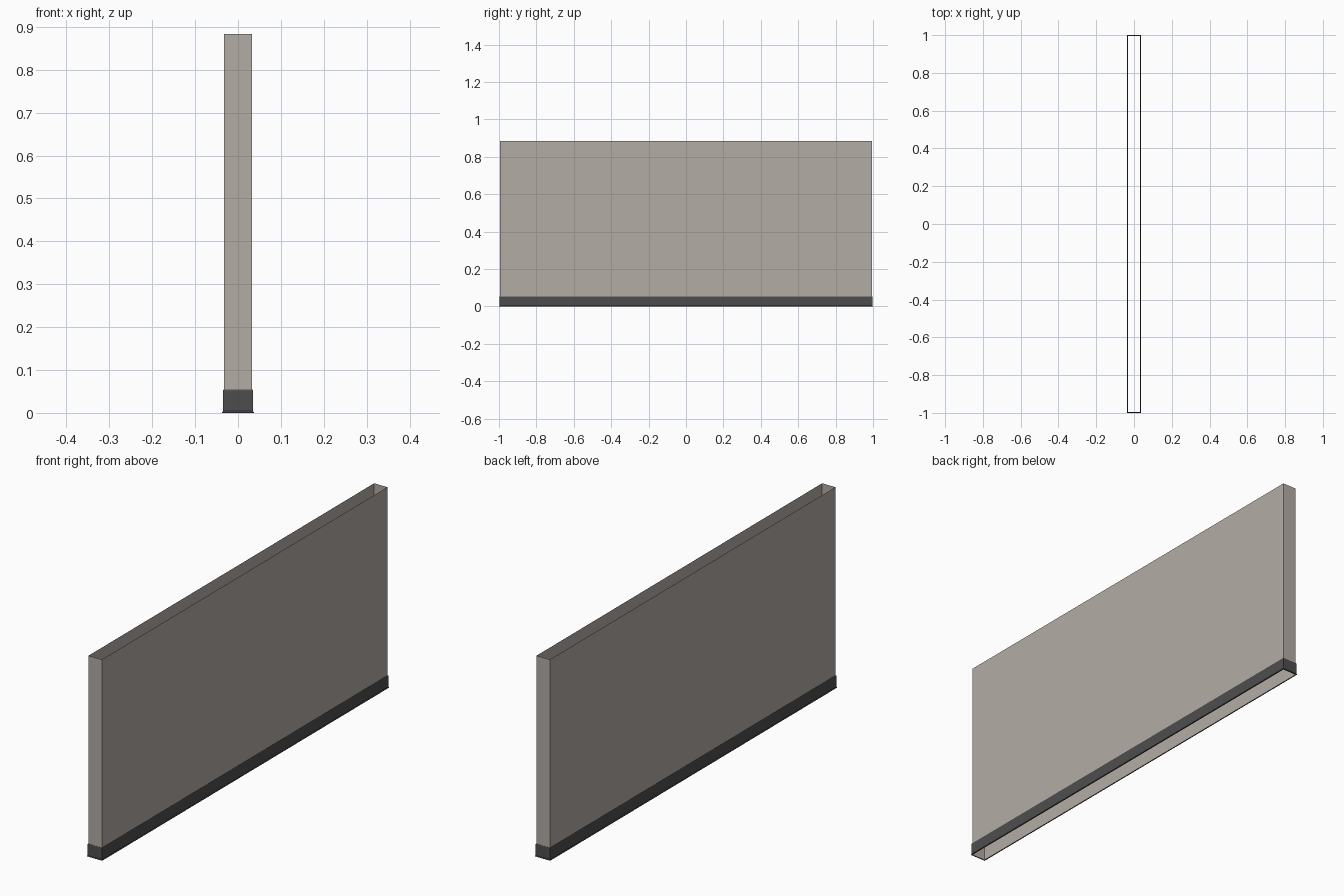
import bpy, bmesh

if "Cube" in bpy.data.objects:
    bpy.data.objects.remove(bpy.data.objects["Cube"])


def material(name, rgb):
    m = bpy.data.materials.new(name)
    m.diffuse_color = (*rgb, 1)
    m.use_nodes = True
    m.node_tree.nodes["Principled BSDF"].inputs["Base Color"].default_value = m.diffuse_color
    return m


def swept_ring(name, profile, mat, closed=False):
    """Sweep a profile of (outset, z) points around the wall footprint."""
    bm = bmesh.new()
    rings = []
    for outset, z in profile:
        x, y = HALF_X + outset, HALF_Y + outset
        rings.append([bm.verts.new((sx * x, sy * y, z))
                      for sx, sy in ((-1, -1), (1, -1), (1, 1), (-1, 1))])
    pairs = list(zip(rings, rings[1:]))
    if closed:
        pairs.append((rings[-1], rings[0]))
    for a, b in pairs:
        for i in range(4):
            j = (i + 1) % 4
            bm.faces.new((a[i], a[j], b[j], b[i]))
    me = bpy.data.meshes.new(name)
    bm.to_mesh(me)
    bm.free()
    me.materials.append(mat)
    ob = bpy.data.objects.new(name, me)
    bpy.context.collection.objects.link(ob)
    return ob


HALF_X, HALF_Y = 0.0325, 0.995
plaster = material("warm grey plaster", (0.45, 0.415, 0.375))
dark = material("dark grey trim", (0.076, 0.076, 0.077))

# Hollow wall, open at top and bottom
swept_ring("wall_panels", [(0, 0), (0, 0.884)], plaster)

# Skirting board with chamfered top edge and small flared foot
swept_ring("skirting_board",
           [(0.0003, 0), (0.005, 0), (0.005, 0.001), (0.0028, 0.004),
            (0.0028, 0.051), (0.0018, 0.054), (0.0003, 0.054)], dark)
